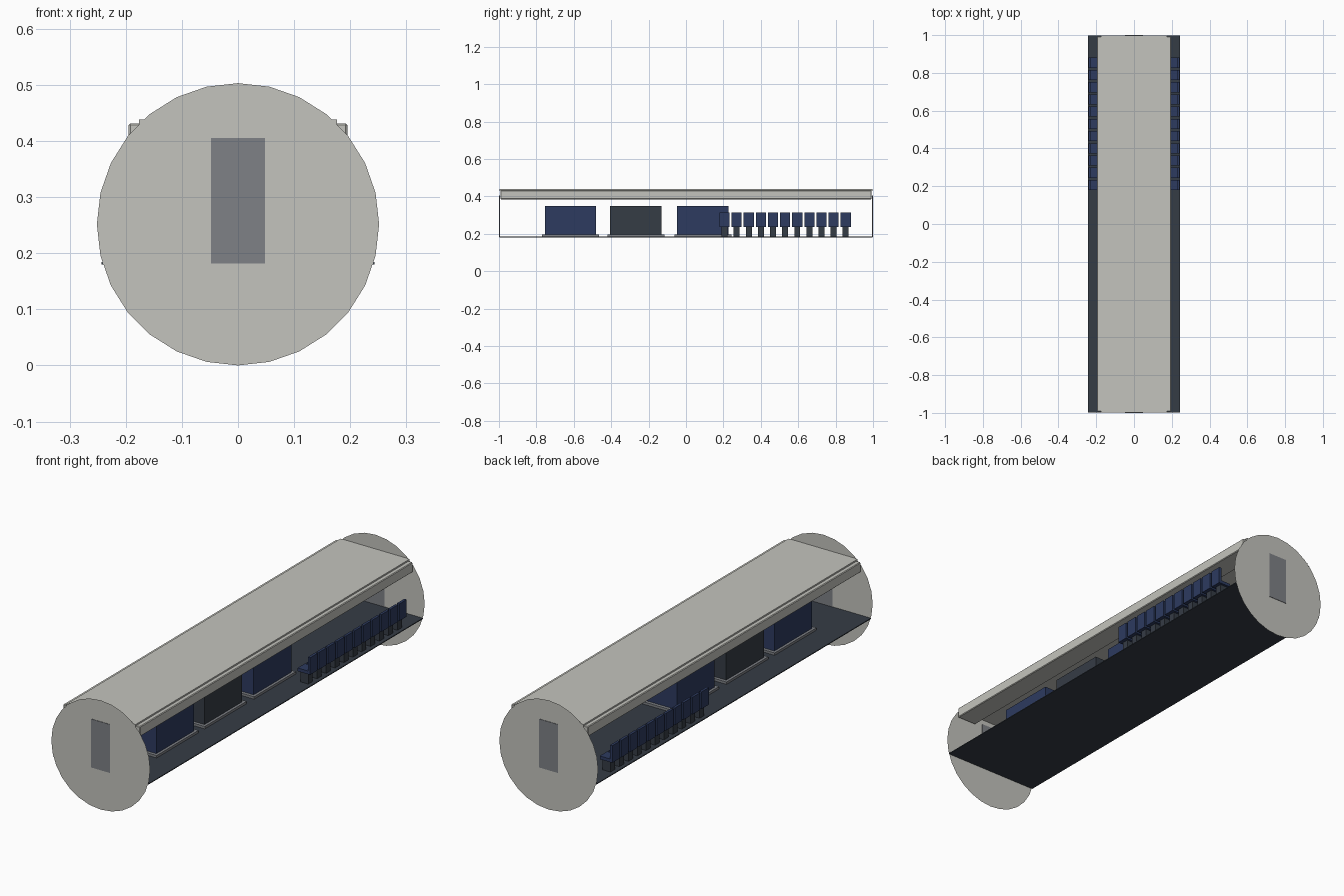
import bpy, bmesh
from math import cos, sin, pi

old = bpy.data.objects.get("Cube")
if old:
    bpy.data.objects.remove(old, do_unlink=True)


def material(name, rgb):
    m = bpy.data.materials.new(name)
    m.use_nodes = True
    m.diffuse_color = (*rgb, 1)
    m.node_tree.nodes["Principled BSDF"].inputs["Base Color"].default_value = (*rgb, 1)
    return m


shell_mat = material("warm light grey", (0.55, 0.55, 0.51))
door_mat = material("mid grey", (0.21, 0.22, 0.24))
floor_mat = material("dark slate", (0.036, 0.045, 0.06))
blue_mat = material("navy blue", (0.026, 0.043, 0.115))


def finish(name, bm, mat):
    mesh = bpy.data.meshes.new(name)
    bm.to_mesh(mesh)
    bm.free()
    mesh.materials.append(mat)
    obj = bpy.data.objects.new(name, mesh)
    bpy.context.collection.objects.link(obj)
    return obj


def box(name, x, y, z, mat):
    """Box from its low and high limits on each axis."""
    bm = bmesh.new()
    bmesh.ops.create_cube(bm, size=1)
    for v in bm.verts:
        for i, (lo, hi) in enumerate((x, y, z)):
            v.co[i] = hi if v.co[i] > 0 else lo
    return finish(name, bm, mat)


# End bulkheads: thin discs, each with a door plate
RADIUS, SIDES = 0.2515, 28
for side, label in ((-1, "front"), (1, "rear")):
    bm = bmesh.new()
    ring = [bm.verts.new((RADIUS * sin(2 * pi * i / SIDES), side * 0.998,
                          RADIUS + RADIUS * cos(2 * pi * i / SIDES)))
            for i in range(SIDES)]
    face = bm.faces.new(ring)
    face.normal_update()
    if face.normal.y * side < 0:
        face.normal_flip()
    finish(label + "_bulkhead", bm, shell_mat)
    box(label + "_door", (-0.048, 0.048), sorted((side * 0.995, side)),
        (0.182, 0.405), door_mat)

# Floor deck and ceiling panel
box("floor_deck", (-0.243, 0.243), (-0.997, 0.997), (0.18, 0.184), floor_mat)
box("ceiling_panel", (-0.176, 0.176), (-0.997, 0.997), (0.428, 0.438), shell_mat)

# Overhead bins along both sides
for side, label in ((-1, "right"), (1, "left")):
    bin_box = box(label + "_overhead_bin", sorted((side * 0.095, side * 0.195)),
                  (-0.992, 0.992), (0.384, 0.431), shell_mat)
    bevel = bin_box.modifiers.new("soft_edge", "BEVEL")
    bevel.width = 0.003
    bevel.segments = 1

# Cargo crates on pallets
for i, (y, mat) in enumerate(((-0.618, blue_mat), (-0.268, floor_mat), (0.09, blue_mat))):
    box(f"cargo_pallet_{i + 1}", (-0.125, 0.125), (y - 0.152, y + 0.152),
        (0.184, 0.195), door_mat)
    box(f"cargo_crate_{i + 1}", (-0.113, 0.113), (y - 0.137, y + 0.137),
        (0.195, 0.347), mat)

# Inward-facing seats along both walls
for side, label in ((-1, "right"), (1, "left")):
    for i in range(11):
        y = 0.206 + 0.0648 * i
        tag = f"{label}_seat_{i + 1}"
        width = (y - 0.027, y + 0.027)
        box(tag + "_pedestal", sorted((side * 0.185, side * 0.225)),
            (y - 0.016, y + 0.016), (0.184, 0.235), floor_mat)
        box(tag + "_cushion", sorted((side * 0.178, side * 0.23)),
            width, (0.235, 0.25), blue_mat)
        box(tag + "_back", sorted((side * 0.23, side * 0.242)),
            width, (0.235, 0.314), blue_mat)
